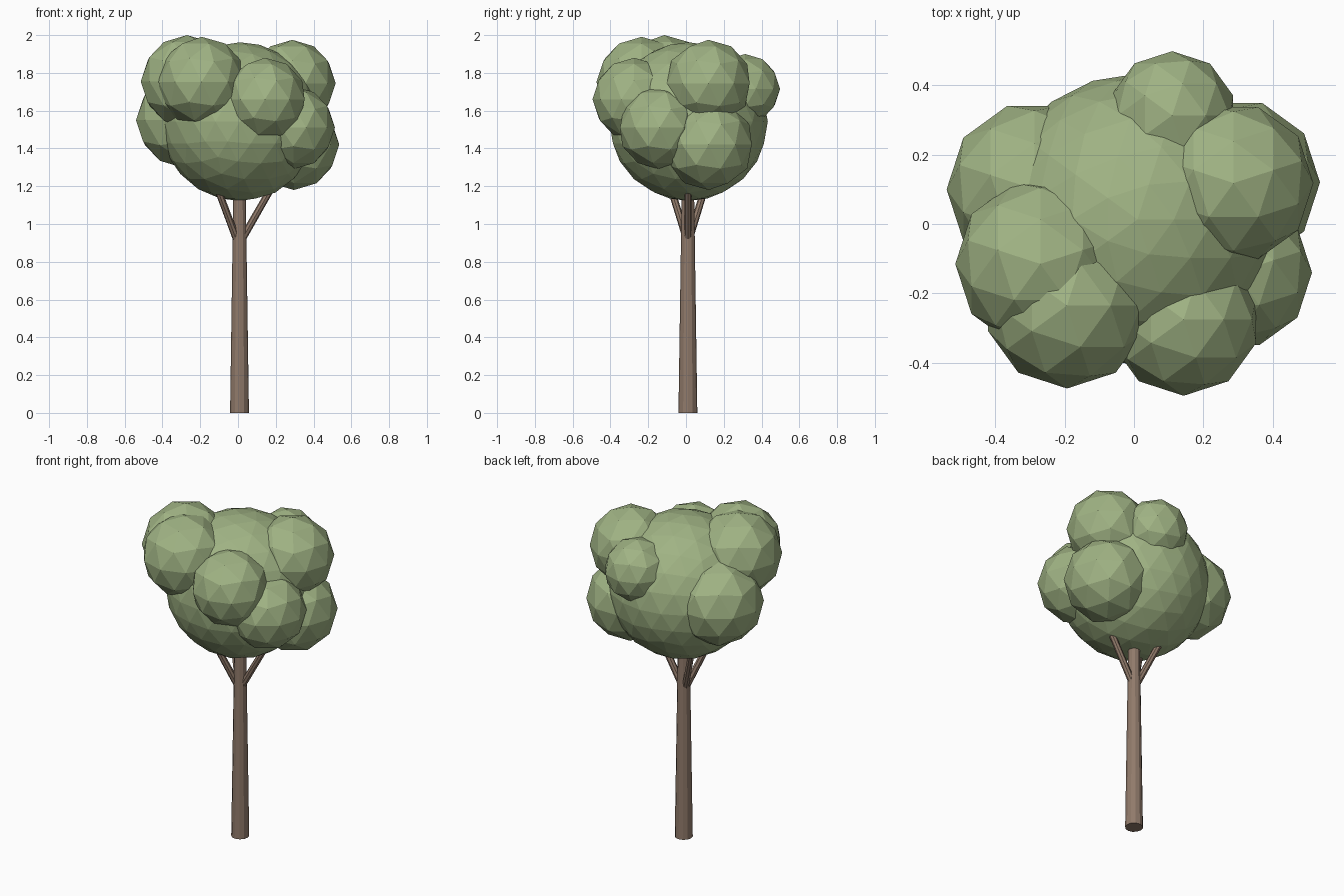
import bpy
from math import radians
from mathutils import Vector

cube = bpy.data.objects.get("Cube")
if cube:
    bpy.data.objects.remove(cube, do_unlink=True)


def make_material(name, color):
    mat = bpy.data.materials.new(name)
    mat.use_nodes = True
    mat.diffuse_color = color
    mat.node_tree.nodes["Principled BSDF"].inputs["Base Color"].default_value = color
    return mat


leaf_green = make_material("leaf green", (0.35, 0.45, 0.23, 1))
bark_brown = make_material("bark brown", (0.28, 0.195, 0.145, 1))


def finish(name, mat):
    obj = bpy.context.object
    obj.name = name
    obj.data.materials.append(mat)


def foliage(name, center, radius, detail=2, turn=0):
    bpy.ops.mesh.primitive_ico_sphere_add(
        subdivisions=detail, radius=radius, location=center,
        rotation=(0, 0, radians(turn)))
    finish(name, leaf_green)


def limb(name, start, end, r_start, r_end, sides):
    start, end = Vector(start), Vector(end)
    axis = end - start
    bpy.ops.mesh.primitive_cone_add(
        vertices=sides, radius1=r_start, radius2=r_end, depth=axis.length,
        location=(start + end) / 2,
        rotation=axis.to_track_quat("Z", "Y").to_euler())
    finish(name, bark_brown)


# Trunk and its three spreading branches
limb("trunk", (0.008, 0.01, 0), (0.008, 0.01, 1.3), 0.05, 0.031, 12)
limb("branch_left", (0.01, 0.01, 0.9), (0.24, 0.01, 1.3), 0.02, 0.018, 8)
limb("branch_back", (0.0, 0.01, 0.9), (-0.15, 0.135, 1.3), 0.02, 0.018, 8)
limb("branch_front", (0.0, 0.01, 0.9), (-0.15, -0.115, 1.3), 0.02, 0.018, 8)

# Large central crown
foliage("crown", (0.01, 0.013, 1.542), 0.42, detail=3)

# Smaller clumps around the crown
foliage("clump_right_low", (-0.287, 0.1, 1.55), 0.253, turn=90)
foliage("clump_right_high", (-0.27, -0.115, 1.755), 0.245, turn=90)
foliage("clump_front_right", (-0.193, -0.235, 1.752), 0.239)
foliage("clump_front_left", (0.143, -0.275, 1.66), 0.22)
foliage("clump_left_front", (0.293, -0.14, 1.51), 0.22, turn=90)
foliage("clump_left_low", (0.296, 0.12, 1.42), 0.24, turn=90)
foliage("clump_left_high", (0.287, 0.118, 1.745), 0.23, turn=90)
foliage("clump_back", (0.11, 0.313, 1.715), 0.185)
